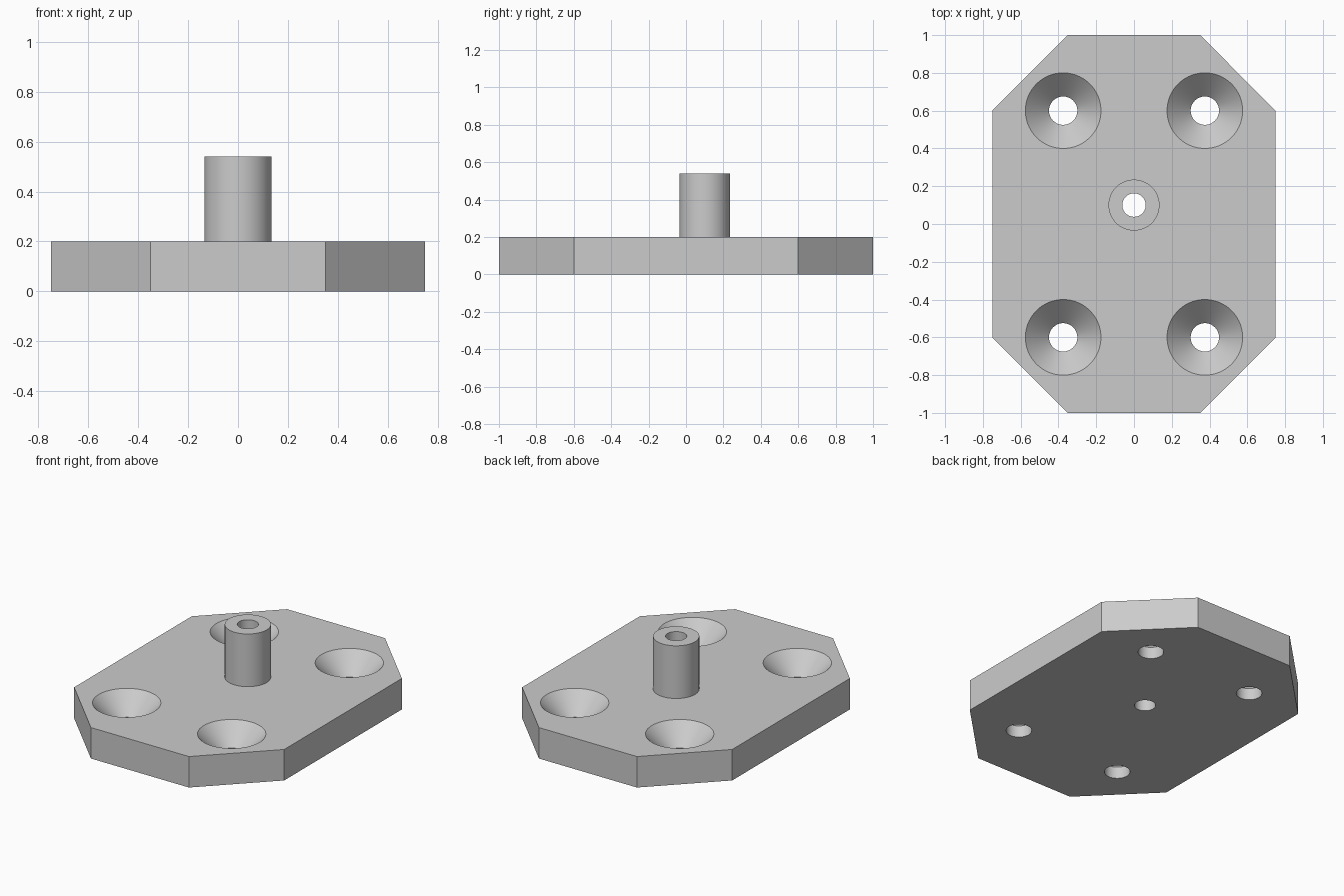
import bpy, bmesh, math

if "Cube" in bpy.data.objects:
    bpy.data.objects.remove(bpy.data.objects["Cube"], do_unlink=True)

THICK, TOP = 0.2, 0.54
BOSS_Y = 0.1
SEGMENTS = 96

# Single plain grey material
grey = bpy.data.materials.new("plain_grey")
grey.use_nodes = True
colour = (0.6, 0.6, 0.6, 1)
grey.diffuse_color = colour
grey.node_tree.nodes["Principled BSDF"].inputs["Base Color"].default_value = colour


def finish(name, bm):
    bmesh.ops.recalc_face_normals(bm, faces=bm.faces)
    mesh = bpy.data.meshes.new(name)
    bm.to_mesh(mesh)
    bm.free()
    mesh.materials.append(grey)
    obj = bpy.data.objects.new(name, mesh)
    bpy.context.collection.objects.link(obj)
    return obj


def turned(name, profile, x, y):
    """Closed solid of revolution from (radius, z) pairs, bottom to top."""
    bm = bmesh.new()
    rings = []
    for r, z in profile:
        angles = [math.tau * i / SEGMENTS for i in range(SEGMENTS)]
        rings.append([bm.verts.new((x + r * math.cos(a), y + r * math.sin(a), z)) for a in angles])
    for low, high in zip(rings, rings[1:]):
        for i in range(SEGMENTS):
            j = (i + 1) % SEGMENTS
            bm.faces.new((low[i], low[j], high[j], high[i]))
    bm.faces.new(rings[0])
    bm.faces.new(rings[-1])
    return finish(name, bm)


def combine(target, tool, operation):
    mod = target.modifiers.new(operation.lower(), "BOOLEAN")
    mod.operation = operation
    mod.solver = "EXACT"
    mod.object = tool
    bpy.context.view_layer.objects.active = target
    bpy.ops.object.modifier_apply(modifier=mod.name)
    bpy.data.objects.remove(tool, do_unlink=True)


# Plate with four chamfered corners
bm = bmesh.new()
outline = [(0.75, -0.6), (0.75, 0.6), (0.35, 1), (-0.35, 1),
           (-0.75, 0.6), (-0.75, -0.6), (-0.35, -1), (0.35, -1)]
base = bm.faces.new([bm.verts.new((x, y, 0)) for x, y in outline])
grown = bmesh.ops.extrude_face_region(bm, geom=[base], use_keep_orig=True)
bmesh.ops.translate(bm, vec=(0, 0, THICK),
                    verts=[v for v in grown["geom"] if isinstance(v, bmesh.types.BMVert)])
plate = finish("mounting_plate", bm)

# Upright boss, with a bore through boss and plate
combine(plate, turned("boss", [(0.135, 0.1), (0.135, TOP)], 0, BOSS_Y), "UNION")
combine(plate, turned("bore", [(0.062, -0.1), (0.062, TOP + 0.1)], 0, BOSS_Y), "DIFFERENCE")

# Four countersunk screw holes
sink = [(0.075, -0.1), (0.075, 0.075), (0.2, THICK), (0.25, THICK + 0.05)]
for x in (-0.375, 0.375):
    for y in (-0.6, 0.6):
        combine(plate, turned("screw_hole", sink, x, y), "DIFFERENCE")

# Smooth round walls, crisp edges
bpy.ops.object.select_all(action="DESELECT")
plate.select_set(True)
bpy.context.view_layer.objects.active = plate
bpy.ops.object.shade_smooth_by_angle(angle=math.radians(30))
